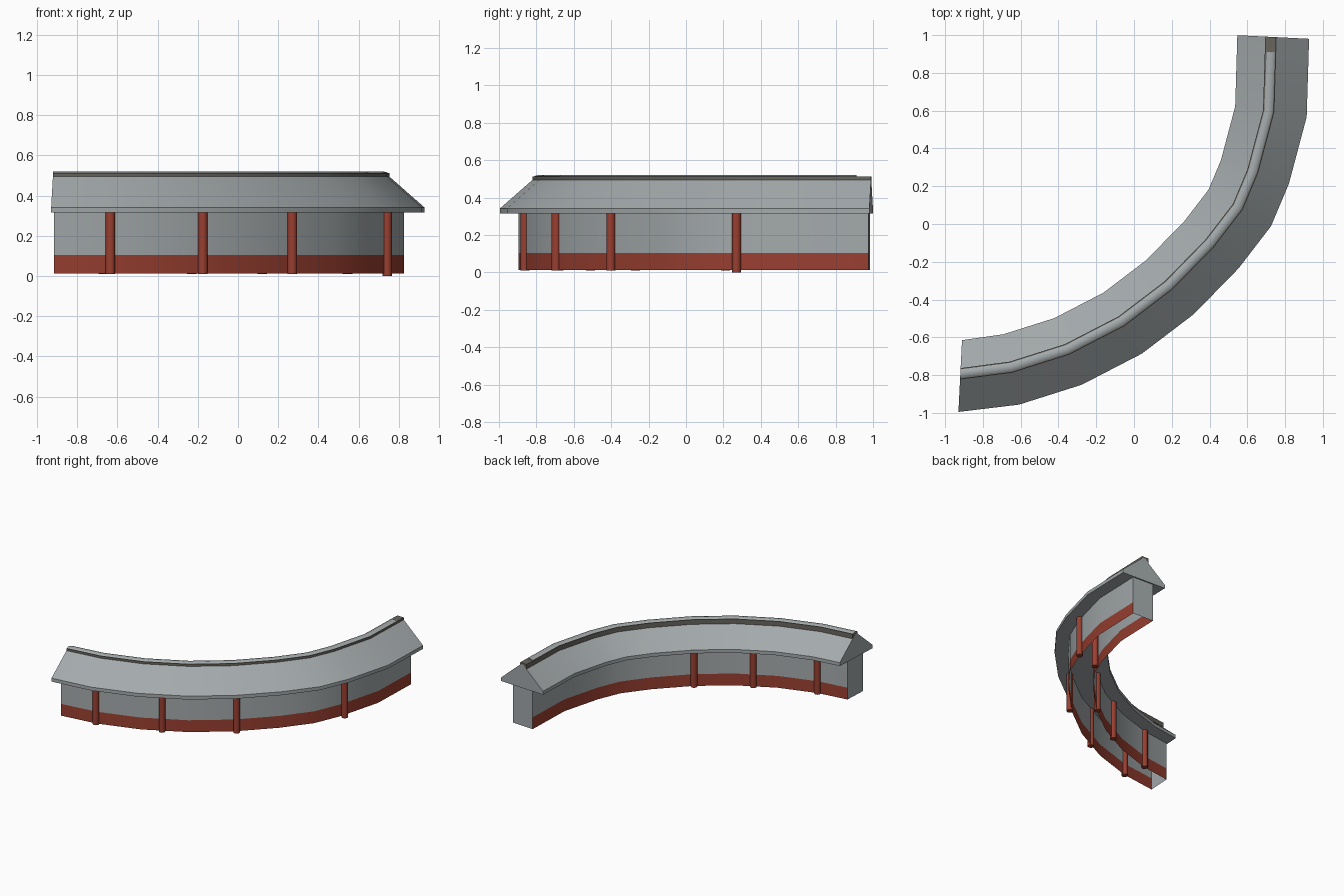
import bpy, bmesh, math
from mathutils import Vector

if "Cube" in bpy.data.objects:
    bpy.data.objects.remove(bpy.data.objects["Cube"])


def material(name, rgb):
    m = bpy.data.materials.new(name)
    m.diffuse_color = (*rgb, 1)
    m.use_nodes = True
    m.node_tree.nodes["Principled BSDF"].inputs["Base Color"].default_value = m.diffuse_color
    return m


GREY = material("grey plaster and tile", (0.37, 0.40, 0.41))
RED = material("painted red", (0.32, 0.05, 0.03))
BROWN = material("dark ridge brown", (0.14, 0.13, 0.11))

# Plan centre line of the curved corridor
PATH = [(-.92, -.805), (-.65, -.77), (-.35, -.675), (-.06, -.525), (.19, -.335),
        (.41, -.11), (.56, .085), (.64, .275), (.725, .595), (.737, .99)]
PATH = [Vector(p) for p in PATH]


def outward(path):
    """Mitred outward offset vector at each path point."""
    result = []
    for i in range(len(path)):
        if i == 0:
            result.append(Vector((-.05, -1)))
        elif i == len(path) - 1:
            result.append(Vector((1, -.05)))
        else:
            a = (path[i] - path[i - 1]).normalized()
            b = (path[i + 1] - path[i]).normalized()
            t = (a + b).normalized()
            result.append(Vector((t.y, -t.x)) / t.dot(a))
    return result


def finish(bm, name, mats, angle=35):
    bmesh.ops.recalc_face_normals(bm, faces=bm.faces)
    me = bpy.data.meshes.new(name)
    bm.to_mesh(me)
    bm.free()
    ob = bpy.data.objects.new(name, me)
    bpy.context.collection.objects.link(ob)
    for m in mats:
        me.materials.append(m)
    bpy.ops.object.select_all(action='DESELECT')
    ob.select_set(True)
    bpy.context.view_layer.objects.active = ob
    bpy.ops.object.shade_smooth_by_angle(angle=math.radians(angle))
    return ob


def sweep(name, profile, mats, path=PATH, closed=True, rule=None):
    """Sweep an (offset, height) profile along the path with capped ends."""
    bm = bmesh.new()
    rings = [[bm.verts.new((*(p + n * o), z)) for o, z in profile]
             for p, n in zip(path, outward(path))]
    k = len(profile)
    for r, s in zip(rings, rings[1:]):
        for j in range(k if closed else k - 1):
            f = bm.faces.new((r[j], r[(j + 1) % k], s[(j + 1) % k], s[j]))
            if rule:
                f.material_index = rule(f.calc_center_median())
    bm.faces.new(rings[0])
    bm.faces.new(rings[-1])
    return finish(bm, name, mats)


# Walls, open at the bottom, with a red band along both long sides
wall_path = [p.copy() for p in PATH]
wall_path[0].x += .008
wall_path[-1].y -= .01
W = .09
sweep("walls", [(-W, .012), (-W, .105), (-W, .33), (W, .33), (W, .105), (W, .012)],
      [GREY, RED], wall_path, closed=False, rule=lambda c: 1 if c.z < .1 else 0)

# Gabled roof with a thin eave edge
sweep("roof", [(-.19, .315), (-.19, .342), (-.01, .50), (.01, .50), (.19, .342), (.19, .315)],
      [GREY])

# Ridge beam and the rounded tile line along its top
sweep("ridge_beam", [(-.042, .475), (-.042, .512), (.016, .512), (.016, .475)], [BROWN])
tile_path = [p.copy() for p in PATH]
tile_path[-1].y = .91
sweep("ridge_tiles", [(-.038, .51), (-.03, .516), (-.013, .52), (.004, .516), (.012, .51)],
      [GREY], tile_path)


# Round posts on the outer and inner wall faces
def post(name, x, y, bottom):
    bm = bmesh.new()
    bmesh.ops.create_cone(bm, cap_ends=True, segments=12, radius1=.024, radius2=.024,
                          depth=.32 - bottom)
    bmesh.ops.translate(bm, verts=bm.verts, vec=(x, y, (.32 + bottom) / 2))
    finish(bm, name, [RED])


OUTER = [(-.635, -.862), (-.175, -.695), (.27, -.402), (.742, .27)]
INNER = [(-.67, -.68), (-.23, -.51), (.12, -.27), (.545, .21)]
for i in range(4):
    post(f"outer_post_{i + 1}", *OUTER[i], 0 if i == 3 else .01)
    post(f"inner_post_{i + 1}", *INNER[i], .01)
